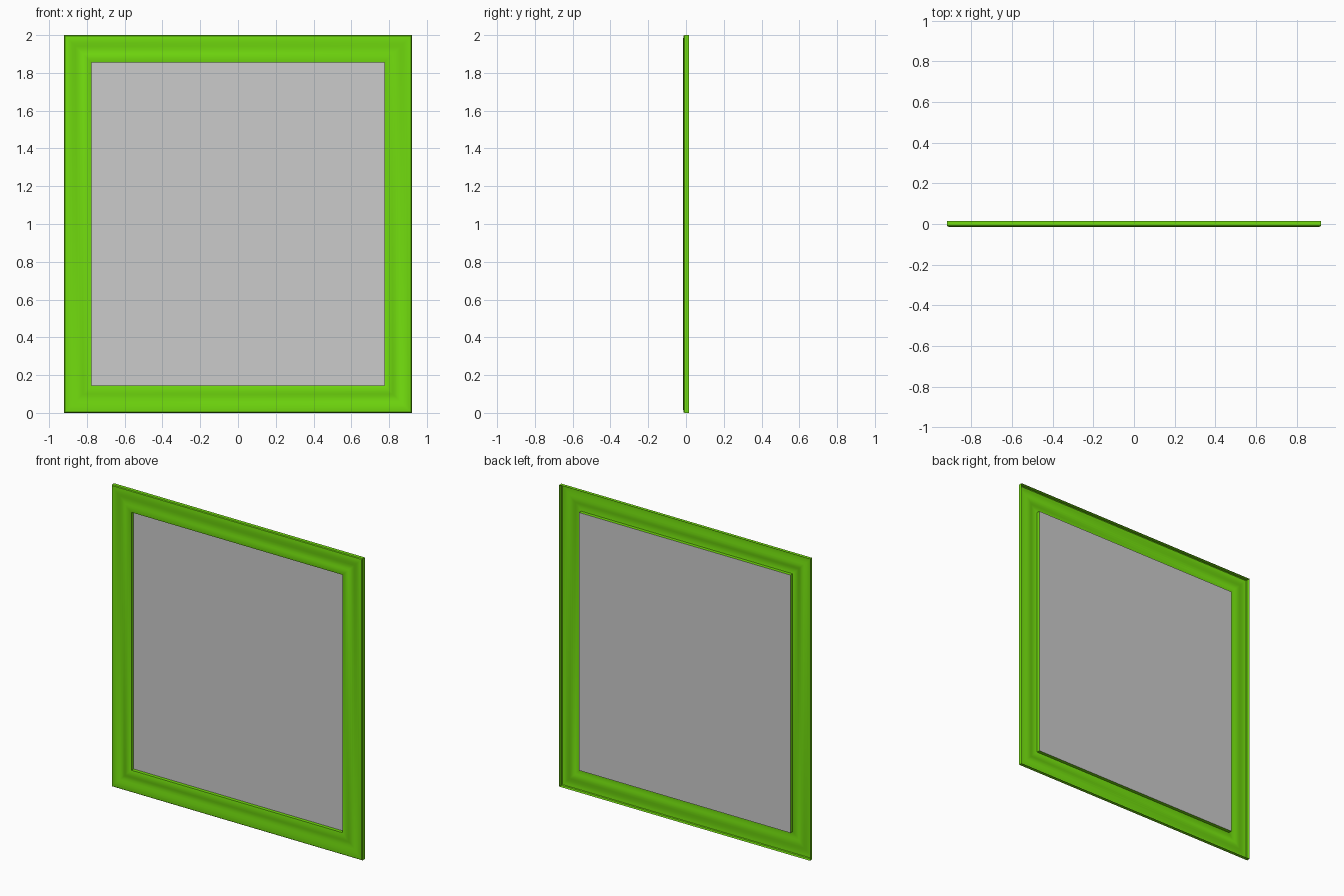
import bpy
import bmesh

cube = bpy.data.objects.get("Cube")
if cube:
    bpy.data.objects.remove(cube, do_unlink=True)

HALF_W, HEIGHT, RAIL = 0.92, 2.0, 0.145
FRONT, BACK = -0.015, 0.015


def make_material(name, color):
    mat = bpy.data.materials.new(name)
    mat.use_nodes = True
    mat.diffuse_color = color
    mat.node_tree.nodes["Principled BSDF"].inputs["Base Color"].default_value = color
    return mat


def add_object(name, bm, mat):
    mesh = bpy.data.meshes.new(name)
    bm.to_mesh(mesh)
    bm.free()
    mesh.materials.append(mat)
    obj = bpy.data.objects.new(name, mesh)
    bpy.context.collection.objects.link(obj)
    return obj


def rectangle(bm, inset, y):
    """Four corners of the outline, moved inwards by inset at depth y."""
    x, low, high = HALF_W - inset, inset, HEIGHT - inset
    return [bm.verts.new((px, y, pz)) for px, pz in
            ((-x, low), (x, low), (x, high), (-x, high))]


green = make_material("bright green", (0.168, 0.72, 0.0045, 1))
grey = make_material("light grey", (0.6, 0.6, 0.6, 1))

# Mitred moulding, open at the back: (inset from outer edge, depth)
profile = [(0, BACK), (0, -0.008), (0.004, -0.013), (0.018, FRONT),
           (0.032, -0.0145), (0.045, -0.0125), (0.06, -0.009),
           (0.075, -0.0075), (0.088, -0.009), (0.1, -0.0125),
           (0.112, -0.0148), (0.122, FRONT), (0.134, -0.0135),
           (RAIL, -0.01), (RAIL, BACK - 0.002)]
bm = bmesh.new()
rings = [rectangle(bm, d, y) for d, y in profile]
for outer, inner in zip(rings, rings[1:]):
    for i in range(4):
        j = (i + 1) % 4
        bm.faces.new((outer[i], outer[j], inner[j], inner[i]))
frame = add_object("frame", bm, green)

# Thin pane closing the opening at the back
bm = bmesh.new()
bm.faces.new(rectangle(bm, RAIL, BACK - 0.002))
add_object("pane", bm, grey)

# Smooth moulding with sharp mitres and walls
bpy.ops.object.select_all(action='DESELECT')
frame.select_set(True)
bpy.context.view_layer.objects.active = frame
bpy.ops.object.shade_smooth_by_angle(angle=0.6)
